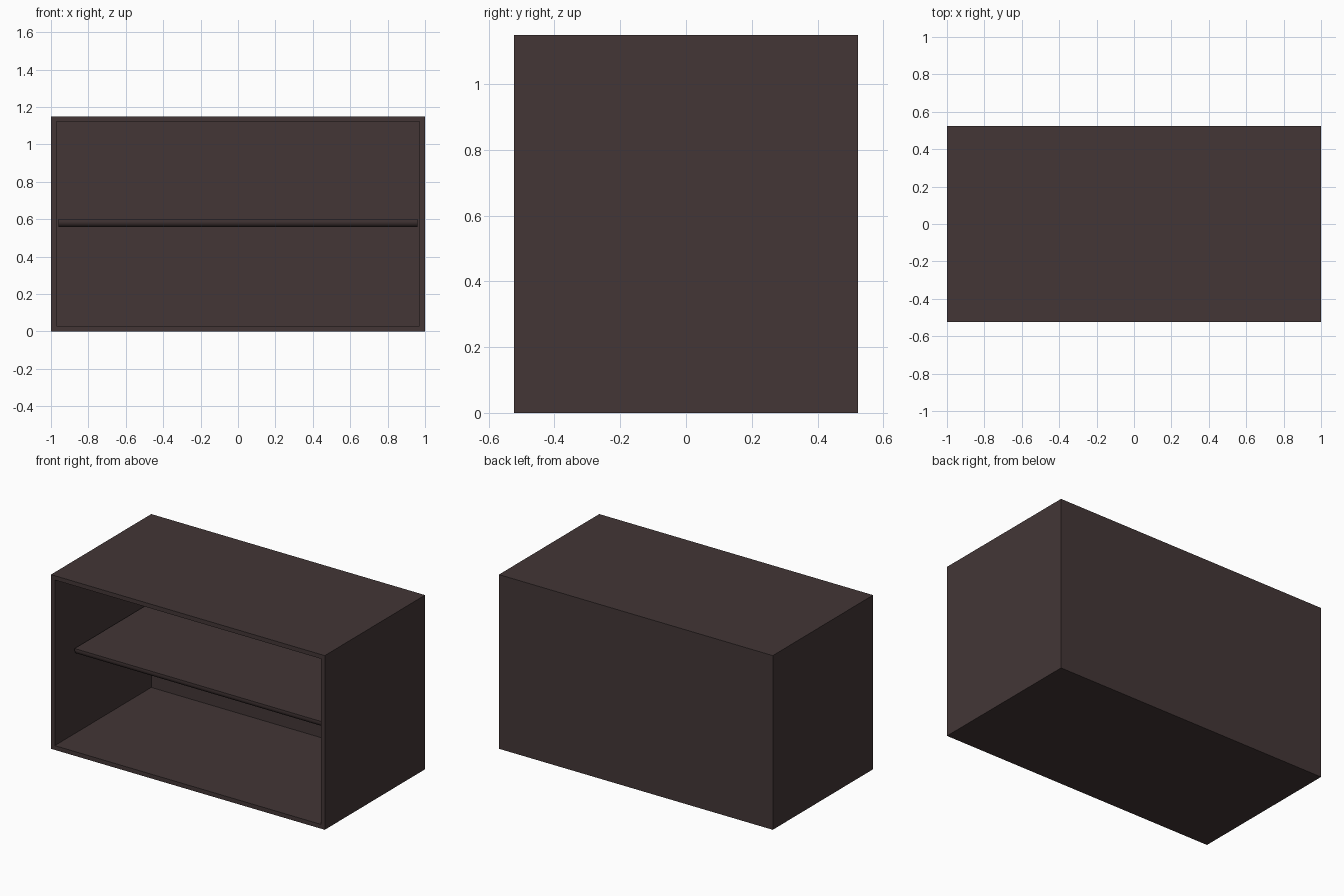
import bpy, bmesh, math

if "Cube" in bpy.data.objects:
    bpy.data.objects.remove(bpy.data.objects["Cube"])

W, D, H, T = 2.0, 1.046, 1.15, 0.04   # outer size and panel thickness

wood = bpy.data.materials.new("dark_brown_wood")
wood.diffuse_color = (0.056, 0.037, 0.037, 1)
wood.use_nodes = True
wood.node_tree.nodes["Principled BSDF"].inputs["Base Color"].default_value = wood.diffuse_color


def finish(name, bm):
    bmesh.ops.recalc_face_normals(bm, faces=bm.faces)
    mesh = bpy.data.meshes.new(name)
    bm.to_mesh(mesh)
    bm.free()
    mesh.materials.append(wood)
    ob = bpy.data.objects.new(name, mesh)
    bpy.context.collection.objects.link(ob)
    return ob


# Cabinet case: box with the front face inset and pushed in to the back panel
bm = bmesh.new()
bmesh.ops.create_cube(bm, size=1)
for v in bm.verts:
    v.co = (v.co.x * W, v.co.y * D, (v.co.z + 0.5) * H)
bm.normal_update()
front = min(bm.faces, key=lambda f: f.calc_center_median().y)
bmesh.ops.inset_region(bm, faces=[front], thickness=T)
cavity = bmesh.ops.extrude_face_region(bm, geom=[front])
bmesh.ops.delete(bm, geom=[front], context='FACES_ONLY')
verts = [g for g in cavity["geom"] if isinstance(g, bmesh.types.BMVert)]
bmesh.ops.translate(bm, verts=verts, vec=(0, D - T, 0))
finish("cabinet_case", bm)

# Shelf: set back from the front, its front edge rounded underneath
top, bottom, lip, y_front = 0.6, 0.558, 0.01, -D / 2 + 0.19
r = top - lip - bottom
profile = [(D / 2 - T, bottom), (D / 2 - T, top), (y_front, top)]
for i in range(9):
    a = math.pi / 2 * i / 8
    profile.append((y_front + r * (1 - math.cos(a)), top - lip - r * math.sin(a)))
bm = bmesh.new()
half = W / 2 - T
face = bm.faces.new([bm.verts.new((-half, y, z)) for y, z in profile])
ext = bmesh.ops.extrude_face_region(bm, geom=[face])
verts = [g for g in ext["geom"] if isinstance(g, bmesh.types.BMVert)]
bmesh.ops.translate(bm, verts=verts, vec=(2 * half, 0, 0))
shelf = finish("shelf", bm)
bpy.context.view_layer.objects.active = shelf
shelf.select_set(True)
bpy.ops.object.shade_smooth_by_angle(angle=math.radians(30))
